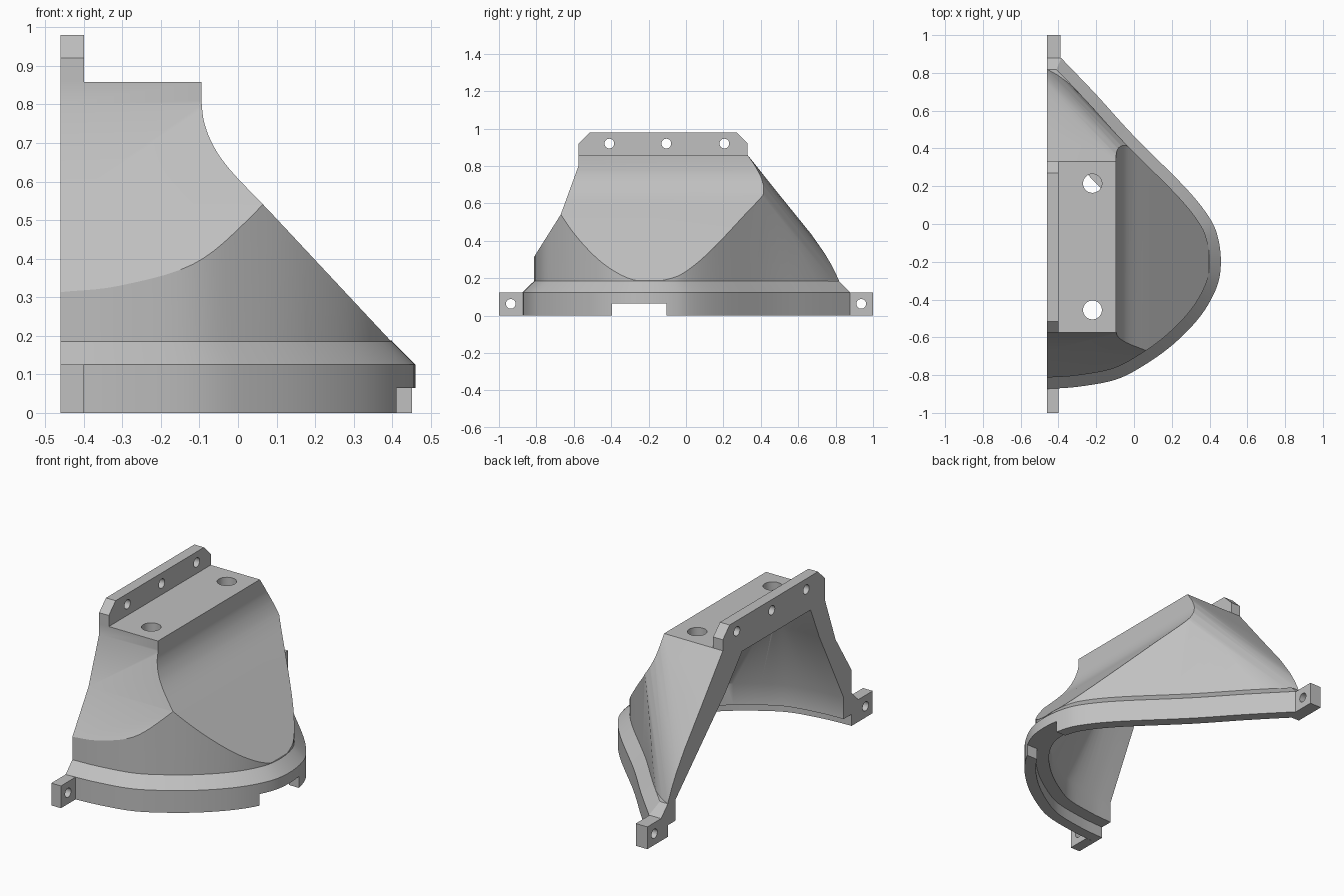
import bpy, bmesh, math
from mathutils import Vector, Matrix

if "Cube" in bpy.data.objects:
    bpy.data.objects.remove(bpy.data.objects["Cube"], do_unlink=True)

grey = bpy.data.materials.new("light_grey")
grey.use_nodes = True
grey.diffuse_color = (0.53, 0.53, 0.53, 1)
grey.node_tree.nodes["Principled BSDF"].inputs["Base Color"].default_value = (0.53, 0.53, 0.53, 1)


def make(name, bm):
    bmesh.ops.recalc_face_normals(bm, faces=bm.faces)
    mesh = bpy.data.meshes.new(name)
    bm.to_mesh(mesh)
    bm.free()
    mesh.materials.append(grey)
    obj = bpy.data.objects.new(name, mesh)
    bpy.context.collection.objects.link(obj)
    return obj


def loft(name, rings):
    """Closed solid through rings with equal point counts."""
    bm = bmesh.new()
    rows = [[bm.verts.new(p) for p in ring] for ring in rings]
    n = len(rows[0])
    for a, b in zip(rows, rows[1:]):
        for i in range(n):
            j = (i + 1) % n
            bm.faces.new((a[i], a[j], b[j], b[i]))
    bm.faces.new(rows[0])
    bm.faces.new(rows[-1])
    return make(name, bm)


def prism_x(name, pts, x0, x1):
    return loft(name, [[(x, y, z) for y, z in pts] for x in (x0, x1)])


def prism_y(name, pts, y0, y1):
    return loft(name, [[(x, y, z) for x, z in pts] for y in (y0, y1)])


def box(name, x0, x1, y0, y1, z0, z1):
    return prism_x(name, [(y0, z0), (y1, z0), (y1, z1), (y0, z1)], x0, x1)


def cylinder(centre, radius, depth, along_x):
    bm = bmesh.new()
    turn = Matrix.Rotation(math.pi / 2, 4, "Y") if along_x else Matrix.Identity(4)
    bmesh.ops.create_cone(bm, cap_ends=True, segments=32, radius1=radius, radius2=radius,
                          depth=depth, matrix=Matrix.Translation(centre) @ turn)
    return make("hole_cutter", bm)


def boolean(obj, tool, operation):
    """Apply one boolean and drop the tool."""
    mod = obj.modifiers.new("cut", "BOOLEAN")
    mod.operation, mod.object, mod.solver = operation, tool, "EXACT"
    bpy.context.view_layer.update()
    deps = bpy.context.evaluated_depsgraph_get()
    mesh = bpy.data.meshes.new_from_object(obj.evaluated_get(deps))
    obj.modifiers.clear()
    obj.data = mesh
    bpy.data.objects.remove(tool, do_unlink=True)


def round_corner(obj, n1, d1, n2, d2, radius, steps):
    """Round the edge between two planes with tangent cuts."""
    bm = bmesh.new()
    bm.from_mesh(obj.data)
    for k in range(1, steps):
        t = k / steps
        n = n1 * (1 - t) + n2 * t
        dist = ((1 - t) * (d1 - radius) + t * (d2 - radius)) / n.length + radius
        n.normalize()
        cut = bmesh.ops.bisect_plane(bm, geom=bm.verts[:] + bm.edges[:] + bm.faces[:],
                                     plane_co=n * dist, plane_no=n, clear_outer=True)
        rim = [e for e in cut["geom_cut"] if isinstance(e, bmesh.types.BMEdge)]
        bmesh.ops.holes_fill(bm, edges=rim, sides=0)
    bmesh.ops.recalc_face_normals(bm, faces=bm.faces)
    bm.to_mesh(obj.data)
    bm.free()


def spline(pts, steps=5):
    """Smooth curve through the points."""
    p = [Vector(q) for q in pts]
    p = [2 * p[0] - p[1]] + p + [2 * p[-1] - p[-2]]
    out = []
    for a, b, c, d in zip(p, p[1:], p[2:], p[3:]):
        for k in range(steps):
            t = k / steps
            out.append(0.5 * (2 * b + (c - a) * t + (2 * a - 5 * b + 4 * c - d) * t * t
                              + (3 * b - a - 3 * c + d) * t ** 3))
    return out + [p[-2]]


def inset(pts, dist):
    """Offset an open path to its inner side."""
    out = []
    for i, p in enumerate(pts):
        u = (p - pts[i - 1]).normalized() if i else None
        v = (pts[i + 1] - p).normalized() if i < len(pts) - 1 else u
        u = u or v
        nu, nv = Vector((-u.y, u.x)), Vector((-v.y, v.x))
        out.append(p + (nu + nv) * dist / (1 + nu.dot(nv)))
    return out


# Plan outline of the rim, open towards -x
outline = [Vector((-0.6, -0.875))] + spline([
    (-0.46, -0.873), (-0.3, -0.862), (-0.1, -0.825), (0.05, -0.75), (0.21, -0.635),
    (0.35, -0.49), (0.436, -0.34), (0.46, -0.21), (0.444, -0.07), (0.395, 0.04),
    (0.27, 0.195), (0, 0.465), (-0.2, 0.685), (-0.385, 0.878)]) + [Vector((-0.6, 0.878))]


def ring(dist, z):
    return [Vector((p.x, p.y, z)) for p in inset(outline, dist)]


# Body walls, trimmed by the side profile, with one rounded corner
shell = loft("shell", [ring(0.06, 0.1), ring(0.06, 1)])
side = [(-0.95, -0.1), (-0.95, 0.1), (-0.815, 0.31), (-0.67, 0.54), (-0.575, 0.8),
        (-0.575, 0.858), (0.33, 0.858), (0.5, 0.645), (0.67, 0.435), (0.82, 0.22),
        (0.95, 0.03), (0.95, -0.1)]
boolean(shell, prism_x("trim", side, -0.8, 0.8), "INTERSECT")
round_corner(shell, Vector((0, 0.783, 0.622)), 0.793, Vector((0.716, 0.698, 0)), 0.277, 0.3, 7)

# Chamfered rim, then the sloping front profile
boolean(shell, loft("rim", [ring(0, 0), ring(0, 0.125), ring(0.06, 0.185)]), "UNION")
shoulder = [tuple(p) for p in spline([(0.08, 0.525), (-0.02, 0.63), (-0.065, 0.695),
                                      (-0.088, 0.755), (-0.095, 0.81)])]
front = [(-0.46, -0.1), (0.6, -0.1), (0.6, 0.188), (0.395, 0.188)] + shoulder + [
    (-0.095, 0.95), (-0.46, 0.95)]
boolean(shell, prism_y("trim", front, -1.2, 1.2), "INTERSECT")

# Hollow tapering to the ceiling, above a stepped rim
floor = ring(0.13, 0.185)
ceiling = [Vector((min(p.x, -0.26), max(-0.44, min(0.14, p.y)), 0.79)).lerp(
    Vector((p.x, p.y, 0.79)), 0.03) for p in floor]
waist = [a.lerp(b, 0.74) for a, b in zip(floor, ceiling)]
for p in waist:
    p.z = 0.61
boolean(shell, loft("cavity", [ring(0.13, 0.03), floor, waist, ceiling]), "DIFFERENCE")
boolean(shell, loft("step", [ring(0.06, -0.05), ring(0.06, 0.065)]), "DIFFERENCE")

# Notch in the rim and holes in the top plate
boolean(shell, box("notch", 0.2, 0.7, -0.395, -0.105, -0.1, 0.065), "DIFFERENCE")
for y in (0.215, -0.455):
    boolean(shell, cylinder((-0.22, y, 0.78), 0.05, 0.4, False), "DIFFERENCE")

# Upper flange with clipped corners and three holes
upper_flange = prism_x("upper_flange", [
    (-0.575, 0.85), (0.33, 0.85), (0.33, 0.92), (0.27, 0.98), (-0.515, 0.98),
    (-0.575, 0.92)], -0.46, -0.4)
for y in (-0.41, -0.105, 0.205):
    boolean(upper_flange, cylinder((-0.43, y, 0.92), 0.026, 0.3, True), "DIFFERENCE")

# Lower ears with one hole each
ears = []
for label, s, x1 in (("front_ear", -1, -0.4), ("back_ear", 1, -0.388)):
    ear = box(label, -0.46, x1, *sorted((s * 0.872, s)), 0, 0.125)
    boolean(ear, cylinder((-0.43, s * 0.937, 0.063), 0.026, 0.3, True), "DIFFERENCE")
    ears.append(ear)

# Smooth the curved walls, keep edges crisp
for obj in [shell, upper_flange] + ears:
    bpy.ops.object.select_all(action="DESELECT")
    obj.select_set(True)
    bpy.context.view_layer.objects.active = obj
    bpy.ops.object.shade_smooth_by_angle(angle=math.radians(28))
